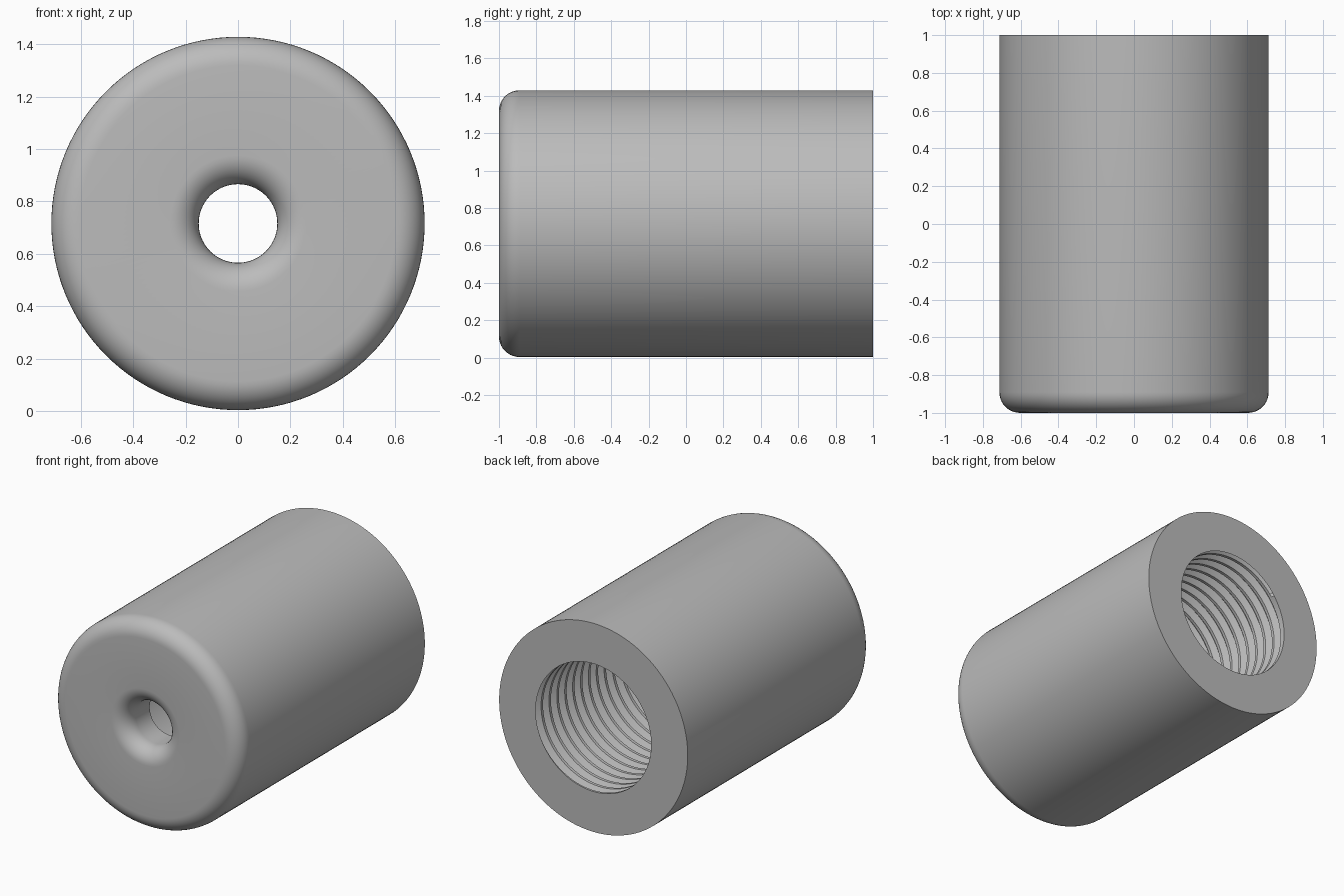
import bpy, bmesh, math

cube = bpy.data.objects.get("Cube")
if cube:
    bpy.data.objects.remove(cube, do_unlink=True)

R, BORE, HOLE = 0.713, 0.437, 0.15      # outer, bore and pilot hole radii
FILLET, CENTER_Z = 0.11, 0.716
WALL_Y, THREAD_Y = -0.74, -0.1          # inner face of the end wall, thread start
PITCH, DEPTH, SIDES = 0.085, 0.04, 128

grey = bpy.data.materials.new("plain grey")
grey.use_nodes = True
grey.diffuse_color = (0.5, 0.5, 0.5, 1)
grey.node_tree.nodes["Principled BSDF"].inputs["Base Color"].default_value = grey.diffuse_color


def add_object(name, bm, angle):
    bmesh.ops.remove_doubles(bm, verts=bm.verts, dist=1e-5)
    mesh = bpy.data.meshes.new(name)
    bm.to_mesh(mesh)
    bm.free()
    mesh.materials.append(grey)
    ob = bpy.data.objects.new(name, mesh)
    ob.location.z = CENTER_Z
    bpy.context.collection.objects.link(ob)
    bpy.ops.object.select_all(action='DESELECT')
    ob.select_set(True)
    bpy.context.view_layer.objects.active = ob
    bpy.ops.object.shade_smooth_by_angle(angle=math.radians(angle))
    return ob


def sweep(bm, point, rows):
    """Grid around the y axis; point(row, turn) gives radius and y."""
    grid = []
    for i in range(SIDES + 1):
        a = math.tau * i / SIDES
        ring = []
        for j in range(rows):
            r, y = point(j, i / SIDES)
            ring.append(bm.verts.new((r * math.cos(a), y, r * math.sin(a))))
        grid.append(ring)
    for g, h in zip(grid, grid[1:]):
        for j in range(rows - 1):
            bm.faces.new((g[j], g[j + 1], h[j + 1], h[j]))


def arc(r, y, start, end, steps=10):
    angles = [math.radians(start + (end - start) * k / steps) for k in range(steps + 1)]
    return [(r + FILLET * math.cos(a), y + FILLET * math.sin(a)) for a in angles]


# Body: rounded front end, pilot hole, end wall and plain part of the bore
profile = [(BORE, 1), (R, 1)]
profile += arc(R - FILLET, FILLET - 1, 0, -90)
profile += arc(HOLE + FILLET, FILLET - 1, -90, -180)
profile += [(HOLE, WALL_Y), (BORE, WALL_Y), (BORE, THREAD_Y)]
bm = bmesh.new()
sweep(bm, lambda j, t: profile[j], len(profile))
bmesh.ops.remove_doubles(bm, verts=bm.verts, dist=1e-5)
bmesh.ops.recalc_face_normals(bm, faces=bm.faces)
add_object("body", bm, 35)

# Threaded bore: one groove section repeated along a helix
groove = [(0, 0), (0.25, 0), (0.55, 1), (0.7, 1)]
turns = math.ceil((1 - THREAD_Y) / PITCH) + 1


def thread_point(j, t):
    along, deep = groove[j % len(groove)]
    y = THREAD_Y + PITCH * (j // len(groove) + along + t - 1)
    if y <= THREAD_Y or y >= 1:
        return BORE, min(max(y, THREAD_Y), 1)
    return BORE + DEPTH * deep, y


bm = bmesh.new()
sweep(bm, thread_point, (turns + 1) * len(groove) + 1)
bmesh.ops.remove_doubles(bm, verts=bm.verts, dist=1e-5)
bmesh.ops.dissolve_degenerate(bm, edges=bm.edges, dist=1e-5)
bm.normal_update()
# Faces of the bore look towards the axis
for f in bm.faces:
    c = f.calc_center_median()
    if f.normal.x * c.x + f.normal.z * c.z > 0:
        f.normal_flip()
add_object("bore_thread", bm, 25)
